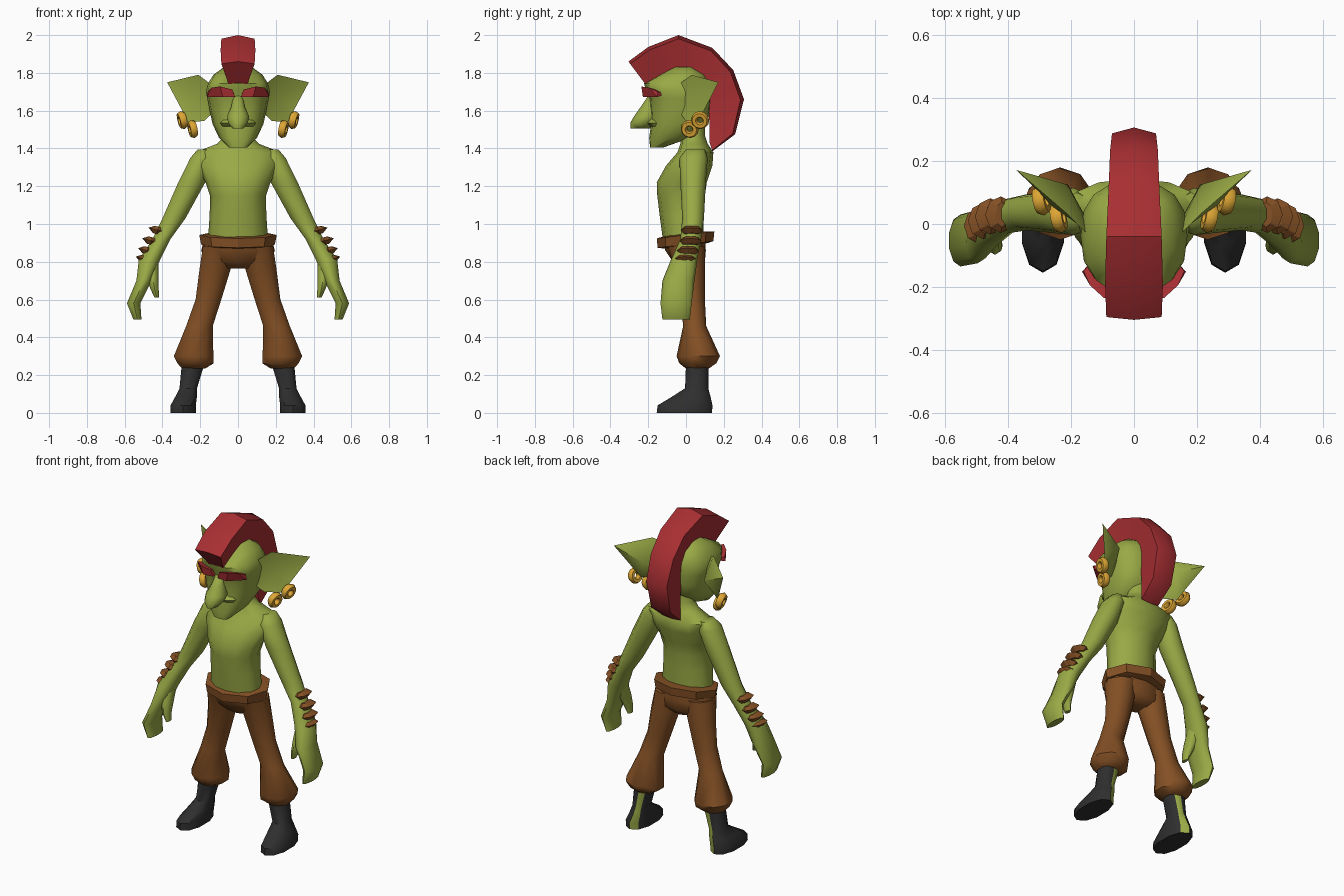
import bpy, bmesh, math
from mathutils import Vector


def material(name, rgb):
    m = bpy.data.materials.new(name)
    m.diffuse_color = (*rgb, 1)
    return m


GREEN = material("skin_green", (0.32, 0.40, 0.06))
BROWN = material("leather_brown", (0.23, 0.08, 0.018))
RED = material("hair_red", (0.39, 0.028, 0.032))
DARK = material("boot_black", (0.028, 0.028, 0.028))
GOLD = material("ring_gold", (0.72, 0.38, 0.035))


def finish(name, bm, mats, angle=45, rule=None):
    bmesh.ops.recalc_face_normals(bm, faces=bm.faces)
    if rule:
        for f in bm.faces:
            f.material_index = rule(f)
    me = bpy.data.meshes.new(name)
    bm.to_mesh(me)
    bm.free()
    for m in mats:
        me.materials.append(m)
    ob = bpy.data.objects.new(name, me)
    bpy.context.collection.objects.link(ob)
    bpy.ops.object.select_all(action='DESELECT')
    ob.select_set(True)
    bpy.context.view_layer.objects.active = ob
    bpy.ops.object.shade_smooth_by_angle(angle=math.radians(angle))
    return ob


def skin_rings(bm, rings):
    for a, b in zip(rings, rings[1:]):
        n = len(a)
        for i in range(n):
            bm.faces.new((a[i], a[(i + 1) % n], b[(i + 1) % n], b[i]))
    bm.faces.new(rings[0])
    bm.faces.new(rings[-1])


def loft(name, spans, mats, n=10, side=1, p=1.0, slope=0, angle=45, rule=None):
    """Each span is (z, x0, x1, y0, y1): the extents of one oval ring."""
    bm = bmesh.new()
    rings = []
    for z, x0, x1, y0, y1 in spans:
        ring = []
        for i in range(n):
            t = 2 * math.pi * i / n - math.pi / 2
            c, s = math.cos(t), math.sin(t)
            c = math.copysign(abs(c) ** p, c)
            s = math.copysign(abs(s) ** p, s)
            x = (x0 + x1) / 2 + c * (x1 - x0) / 2
            y = (y0 + y1) / 2 + s * (y1 - y0) / 2
            ring.append(bm.verts.new((side * x, y, z + slope * y)))
        rings.append(ring)
    skin_rings(bm, rings)
    return finish(name, bm, mats, angle, rule)


def sym(rows):
    """Rows of (z, half width, y0, y1) as spans centred on x = 0."""
    return [(z, -w, w, a, b) for z, w, a, b in rows]


# torso and neck
loft("torso", sym([
    (0.90, 0.16, -0.12, 0.09), (1.05, 0.15, -0.14, 0.095),
    (1.15, 0.148, -0.152, 0.10), (1.22, 0.172, -0.155, 0.11),
    (1.31, 0.215, -0.105, 0.14), (1.38, 0.225, -0.045, 0.145),
    (1.425, 0.11, -0.03, 0.115), (1.47, 0.07, -0.03, 0.10),
    (1.56, 0.07, -0.03, 0.10)]), [GREEN], n=12, angle=60)

# head
loft("head", sym([
    (1.405, 0.05, -0.19, -0.12), (1.455, 0.10, -0.195, 0.02),
    (1.53, 0.135, -0.185, 0.11), (1.60, 0.15, -0.19, 0.13),
    (1.665, 0.163, -0.195, 0.135), (1.70, 0.17, -0.21, 0.135),
    (1.745, 0.158, -0.222, 0.13), (1.79, 0.13, -0.14, 0.10),
    (1.83, 0.075, -0.07, 0.04)]), [GREEN], n=16, p=0.8, angle=50)

# drooping nose
loft("nose", sym([
    (1.68, 0.025, -0.20, -0.14), (1.62, 0.038, -0.24, -0.14),
    (1.57, 0.062, -0.275, -0.14), (1.535, 0.055, -0.295, -0.17),
    (1.505, 0.03, -0.293, -0.19)]), [GREEN], n=10, angle=60)

# upper lip
loft("upper_lip", sym([
    (1.515, 0.085, -0.19, -0.12), (1.535, 0.10, -0.212, -0.10),
    (1.56, 0.07, -0.19, -0.12)]), [GREEN], n=10)

# crest of hair: outer y, z, half width, then inner y, z
crest = [(-0.305, 1.86, 0.088, -0.215, 1.74), (-0.20, 1.937, 0.092, -0.14, 1.78),
         (-0.04, 2.0, 0.088, -0.03, 1.81), (0.14, 1.932, 0.08, 0.07, 1.77),
         (0.25, 1.815, 0.076, 0.10, 1.71), (0.307, 1.66, 0.07, 0.12, 1.63),
         (0.26, 1.475, 0.066, 0.125, 1.50), (0.14, 1.385, 0.06, 0.125, 1.43)]
bm = bmesh.new()
rings = []
for yo, zo, w, yi, zi in crest:
    ys, zs = yo + 0.1 * (yi - yo), zo + 0.1 * (zi - zo)
    rings.append([bm.verts.new(v) for v in (
        (-0.05, yi, zi), (0.05, yi, zi), (w, ys, zs), (0, yo, zo), (-w, ys, zs))])
skin_rings(bm, rings)
finish("hair_crest", bm, [RED], 40)

# trousers seat and belt
loft("trouser_seat", sym([
    (0.93, 0.175, -0.12, 0.10), (0.86, 0.195, -0.11, 0.105),
    (0.80, 0.17, -0.07, 0.10), (0.765, 0.07, -0.04, 0.07)]), [BROWN], n=12, angle=60)
loft("belt", sym([
    (0.885, 0.175, -0.12, 0.11), (0.892, 0.195, -0.15, 0.145),
    (0.942, 0.205, -0.155, 0.15), (0.95, 0.155, -0.11, 0.09)]),
    [BROWN], n=8, slope=0.12, angle=30)

for tag, s in (("left", 1), ("right", -1)):
    # trouser leg with gathered cuff
    loft(f"{tag}_trouser_leg", [
        (0.88, 0.02, 0.19, -0.10, 0.10), (0.76, 0.035, 0.208, -0.055, 0.10),
        (0.60, 0.085, 0.228, -0.03, 0.10), (0.46, 0.13, 0.278, -0.015, 0.107),
        (0.30, 0.125, 0.345, -0.05, 0.18), (0.262, 0.125, 0.325, -0.035, 0.16),
        (0.235, 0.17, 0.30, 0.0, 0.12)], [BROWN], n=10, side=s)

    # boot, with bare skin showing along the back of the heel
    loft(f"{tag}_boot", [
        (0.26, 0.175, 0.30, 0.0, 0.12), (0.13, 0.215, 0.312, -0.005, 0.118),
        (0.085, 0.215, 0.335, -0.075, 0.13), (0.04, 0.22, 0.36, -0.15, 0.14),
        (0.0, 0.22, 0.36, -0.155, 0.138)], [DARK, GREEN], n=10, side=s, p=0.9,
        rule=lambda f, s=s: int(f.normal.y > 0.6 and f.normal.x * s < 0.2))

    # arm running into the closed fingers
    loft(f"{tag}_arm", [
        (1.395, 0.15, 0.215, 0.0, 0.10), (1.35, 0.13, 0.255, -0.035, 0.115),
        (1.22, 0.17, 0.32, -0.03, 0.105), (1.03, 0.275, 0.403, -0.02, 0.095),
        (0.92, 0.355, 0.455, -0.03, 0.08), (0.81, 0.41, 0.528, -0.08, 0.06),
        (0.70, 0.455, 0.54, -0.125, 0.045), (0.58, 0.515, 0.59, -0.135, 0.03),
        (0.495, 0.51, 0.555, -0.125, 0.02)], [GREEN], n=10, side=s, angle=60)

    # thumb
    loft(f"{tag}_thumb", [
        (0.80, 0.42, 0.49, -0.06, 0.03), (0.72, 0.42, 0.485, -0.09, 0.0),
        (0.66, 0.42, 0.465, -0.098, -0.03), (0.61, 0.418, 0.442, -0.09, -0.045)],
        [GREEN], n=8, side=s, angle=60)

    # spiky wrist bands
    for i, (x, y, z) in enumerate([(0.425, 0.03, 0.968), (0.458, 0.024, 0.912),
                                   (0.48, 0.01, 0.86), (0.493, -0.005, 0.815)]):
        ob = loft(f"{tag}_wrist_band_{i + 1}", [
            (-0.022, -0.02, 0.02, -0.04, 0.04), (0, -0.052, 0.05, -0.058, 0.058),
            (0.018, -0.02, 0.02, -0.04, 0.04)], [BROWN], n=8, side=s, angle=20)
        ob.location = (s * x, y, z)
        ob.rotation_euler = (0, -s * 0.25, 0)

    # slanted eye
    bm = bmesh.new()
    for x, y, z in [(0.015, -0.222, 1.672), (0.08, -0.228, 1.672), (0.165, -0.152, 1.673),
                    (0.03, -0.228, 1.712), (0.095, -0.236, 1.728), (0.14, -0.195, 1.722),
                    (0.16, -0.15, 1.70), (0.02, -0.10, 1.69), (0.12, -0.10, 1.69)]:
        bm.verts.new((s * x, y, z))
    bmesh.ops.convex_hull(bm, input=bm.verts)
    finish(f"{tag}_eye", bm, [RED], 30)

    # pointed ear: rim, hollow front point and bulging back point
    bm = bmesh.new()
    rim = [bm.verts.new((s * x, y, z)) for x, y, z in [
        (0.375, 0.172, 1.75), (0.21, 0.03, 1.79), (0.13, -0.05, 1.73), (0.12, -0.04, 1.60),
        (0.18, 0.0, 1.545), (0.265, 0.06, 1.54), (0.30, 0.10, 1.61)]]
    hollow = bm.verts.new((s * 0.215, 0.06, 1.67))
    back = bm.verts.new((s * 0.21, 0.125, 1.67))
    for a, b in zip(rim, rim[1:] + rim[:1]):
        bm.faces.new((a, b, hollow))
        bm.faces.new((b, a, back))
    finish(f"{tag}_ear", bm, [GREEN], 35)

    # two thick earrings
    for i, (x, y, z, turn) in enumerate([(0.295, 0.075, 1.55, 0.25), (0.24, 0.02, 1.503, 0.2)]):
        bm = bmesh.new()
        rings = []
        for j in range(12):
            t = 2 * math.pi * j / 12
            d = Vector((0, math.cos(t), math.sin(t)))
            rings.append([bm.verts.new(d * (0.031 + 0.018 * math.cos(k * math.pi / 3))
                                       + Vector((0.021 * math.sin(k * math.pi / 3), 0, 0)))
                          for k in range(6)])
        for j in range(12):
            a, b = rings[j], rings[(j + 1) % 12]
            for k in range(6):
                bm.faces.new((a[k], a[(k + 1) % 6], b[(k + 1) % 6], b[k]))
        ob = finish(f"{tag}_earring_{i + 1}", bm, [GOLD], 60)
        ob.location = (s * x, y, z)
        ob.rotation_euler = (0, s * turn, -s * 0.2)
